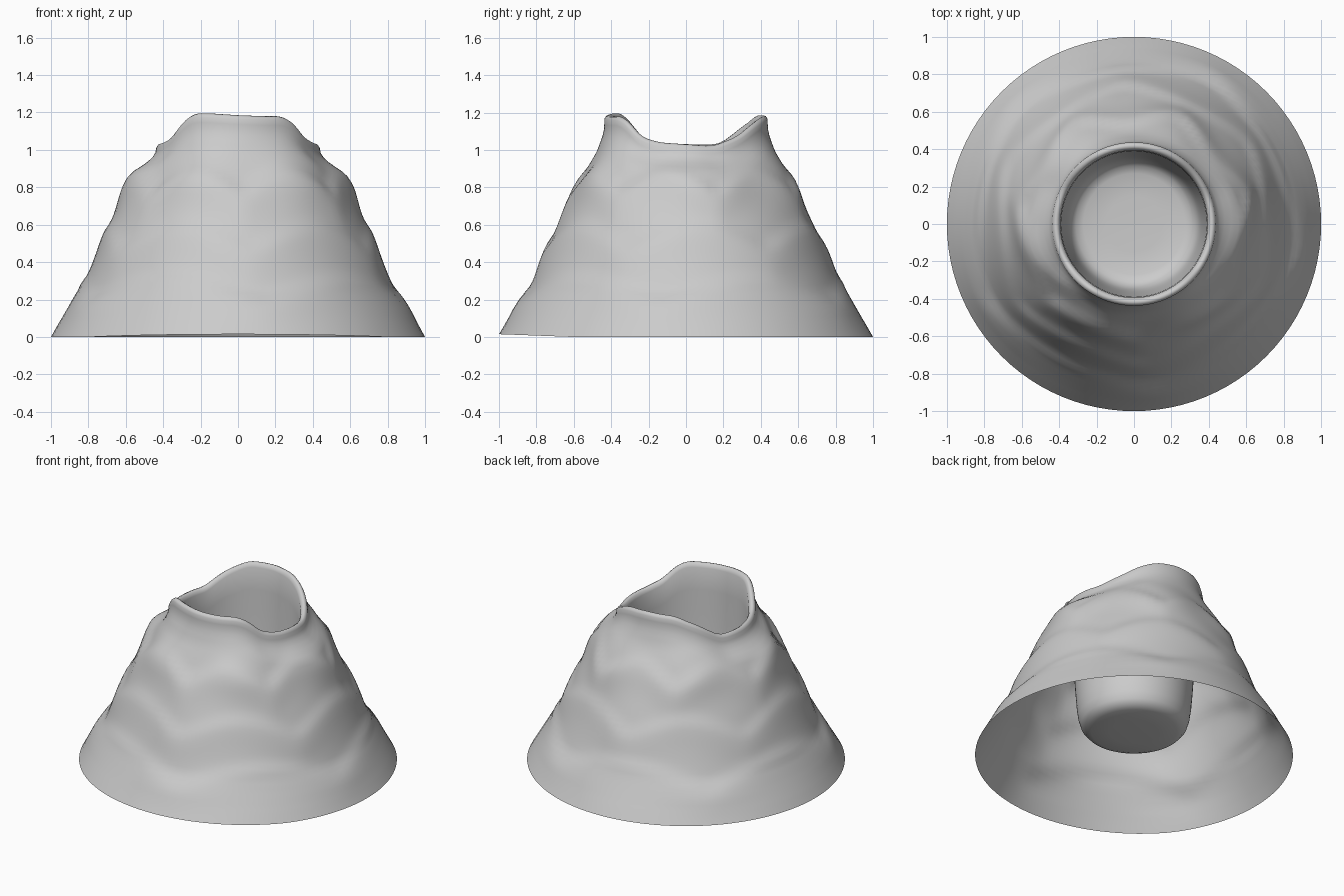
import bpy, bmesh, math

if "Cube" in bpy.data.objects:
    bpy.data.objects.remove(bpy.data.objects["Cube"])

SEGS = 96
ROWS = 40

# Crater rim height by angle (degrees counter-clockwise from +x)
RIM = [(0, 1.03), (20, 1.02), (40, 1.07), (55, 1.13), (70, 1.17), (90, 1.185),
       (115, 1.185), (135, 1.12), (155, 1.03), (180, 1.03), (200, 1.04),
       (213, 1.06), (225, 1.14), (235, 1.195), (250, 1.195), (270, 1.185),
       (290, 1.18), (305, 1.18), (315, 1.14), (325, 1.07), (340, 1.04), (360, 1.03)]
# Slope radius by height
SLOPE = [(0, 1.0), (.07, .97), (.14, .935), (.25, .86), (.4, .795), (.6, .705),
         (.8, .61), (.9, .557), (1.0, .498), (1.1, .47), (1.25, .43)]


def lookup(table, v):
    for (a, p), (b, q) in zip(table, table[1:]):
        if v <= b:
            return p + (q - p) * (v - a) / (b - a)
    return table[-1][1]


def rim_height(deg):
    # slightly smoothed so the lip flows between peaks and notches
    return sum(lookup(RIM, (deg + d) % 360) for d in (-4, 0, 4)) / 3


def bumps(a, z):
    # scalloped ledges: material bulges just below each wavy line
    total = 0
    for level, n, phase, amp in ((.22, 5, .4, .018), (.5, 6, 1.3, .016), (.8, 7, 2.2, .022)):
        d = level + .06 * abs(math.sin(n * a / 2 + phase)) * 2 - .06 - z
        width = .05 if d < 0 else .13
        total += amp * math.exp(-(d / width) ** 2) - amp * .4
    # vertical gullies near the summit
    total += .014 * math.sin(6 * a + .8) * math.exp(-((z - .85) / .16) ** 2)
    return total * min(1, z / .15)


def column(deg):
    a = math.radians(deg)
    h = rim_height(deg)
    pts = []
    # outer slope
    for i in range(ROWS + 1):
        t = i / ROWS
        z = t * (h - .02)
        r = lookup(SLOPE, z)
        k = max(0, (t - .86) / .14)
        k = k * k * (3 - 2 * k)
        r = (r + bumps(a, z)) * (1 - k) + .437 * k
        front_lift = .015 * max(0, -math.sin(a) - .6) / .4 * (1 - t) ** 8
        pts.append((r, z + front_lift))
    # rounded lip and crater wall
    pts += [(.428, h - .005), (.415, h), (.402, h - .008), (.393, h - .03)]
    for i in range(1, 7):
        t = i / 6
        pts.append((.39 - .03 * t * t, (h - .05) * (1 - t) + .34 * t))
    # curved crater floor
    pts += [(.35, .27), (.335, .22), (.31, .19), (.27, .175), (.15, .168)]
    return [(r * math.cos(a), r * math.sin(a), z) for r, z in pts]


bm = bmesh.new()
cols = [[bm.verts.new(p) for p in column(360 * s / SEGS)] for s in range(SEGS)]
for s in range(SEGS):
    c, d = cols[s], cols[(s + 1) % SEGS]
    for j in range(len(c) - 1):
        bm.faces.new((c[j], d[j], d[j + 1], c[j + 1]))
bm.faces.new([c[-1] for c in cols])
for f in bm.faces:
    f.smooth = True

mesh = bpy.data.meshes.new("volcano_cone")
bm.to_mesh(mesh)
bm.free()
volcano = bpy.data.objects.new("volcano_cone", mesh)
bpy.context.collection.objects.link(volcano)
